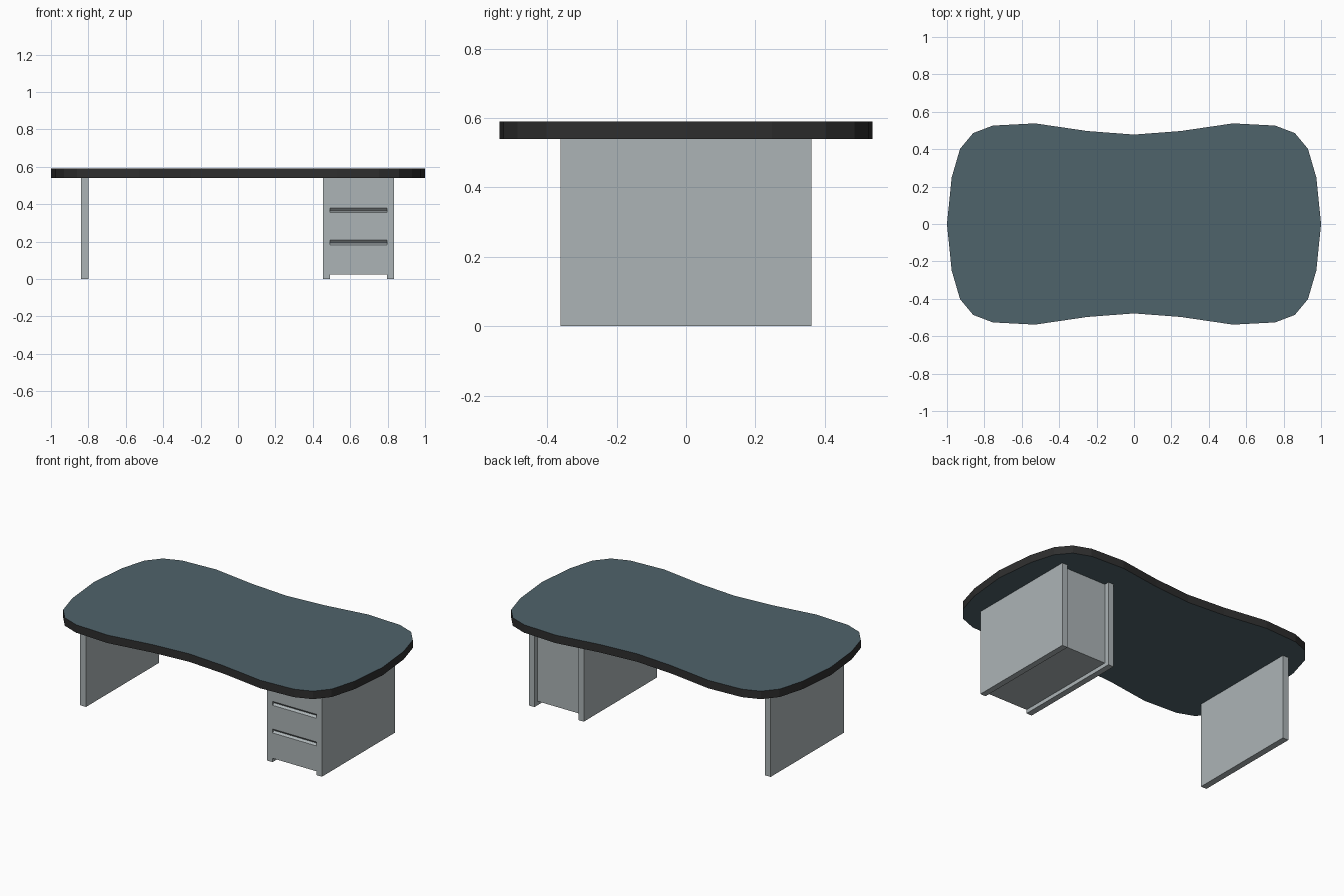
import bpy
import bmesh

if "Cube" in bpy.data.objects:
    bpy.data.objects.remove(bpy.data.objects["Cube"])


def srgb(r, g, b):
    return tuple(((c / 255 + 0.055) / 1.055) ** 2.4 for c in (r, g, b)) + (1.0,)


def material(name, colour):
    m = bpy.data.materials.new(name)
    m.diffuse_color = colour
    m.use_nodes = True
    m.node_tree.nodes["Principled BSDF"].inputs["Base Color"].default_value = m.diffuse_color
    return m


SLATE = material("slate_laminate", srgb(79, 99, 107))
BLACK = material("black_edging", srgb(46, 46, 46))
GREY = material("light_grey_panel", srgb(172, 180, 182))


def extrude_profile(name, points, offset, mats):
    """Make a solid by extruding a closed 3D outline along an offset."""
    bm = bmesh.new()
    face = bm.faces.new([bm.verts.new(p) for p in points])
    new = bmesh.ops.extrude_face_region(bm, geom=[face], use_keep_orig=True)["geom"]
    bmesh.ops.translate(bm, vec=offset,
                        verts=[v for v in new if isinstance(v, bmesh.types.BMVert)])
    bmesh.ops.recalc_face_normals(bm, faces=bm.faces[:])
    if len(mats) > 1:  # upright faces get the edging colour
        for f in bm.faces:
            f.material_index = 1 if abs(f.normal.z) < 0.5 else 0
    mesh = bpy.data.meshes.new(name)
    bm.to_mesh(mesh)
    bm.free()
    for m in mats:
        mesh.materials.append(m)
    obj = bpy.data.objects.new(name, mesh)
    bpy.context.collection.objects.link(obj)
    return obj


TOP_Z, THICK, DEPTH = 0.54, 0.05, 0.362

# Desktop: quarter outline mirrored to a waisted shape
quarter = [(0, 0.478), (0.25, 0.497), (0.53, 0.538), (0.755, 0.526),
           (0.86, 0.486), (0.93, 0.402), (0.975, 0.248), (1, 0)]
right = quarter + [(x, -y) for x, y in quarter[-2::-1]]
outline = right + [(-x, y) for x, y in right[-2:0:-1]]
extrude_profile("desktop", [(x, y, TOP_Z) for x, y in outline], (0, 0, THICK), [SLATE, BLACK])

# Upright panels
for name, x0, x1 in (("left_leg_panel", -0.84, -0.80),
                     ("drawer_inner_panel", 0.455, 0.493),
                     ("drawer_outer_panel", 0.797, 0.835)):
    extrude_profile(name, [(x0, -DEPTH, 0), (x0, DEPTH, 0), (x0, DEPTH, TOP_Z), (x0, -DEPTH, TOP_Z)],
                    (x1 - x0, 0, 0), [GREY])

# Drawer cabinet: side profile with finger grooves, back recessed
profile = [(0.33, TOP_Z), (0.33, 0.024), (-DEPTH, 0.024)]
for z in (0.183, 0.356):
    profile += [(-DEPTH, z), (-DEPTH + 0.016, z + 0.009), (-DEPTH, z + 0.025)]
profile.append((-DEPTH, TOP_Z))
extrude_profile("drawer_cabinet", [(0.493, y, z) for y, z in profile], (0.304, 0, 0), [GREY])
